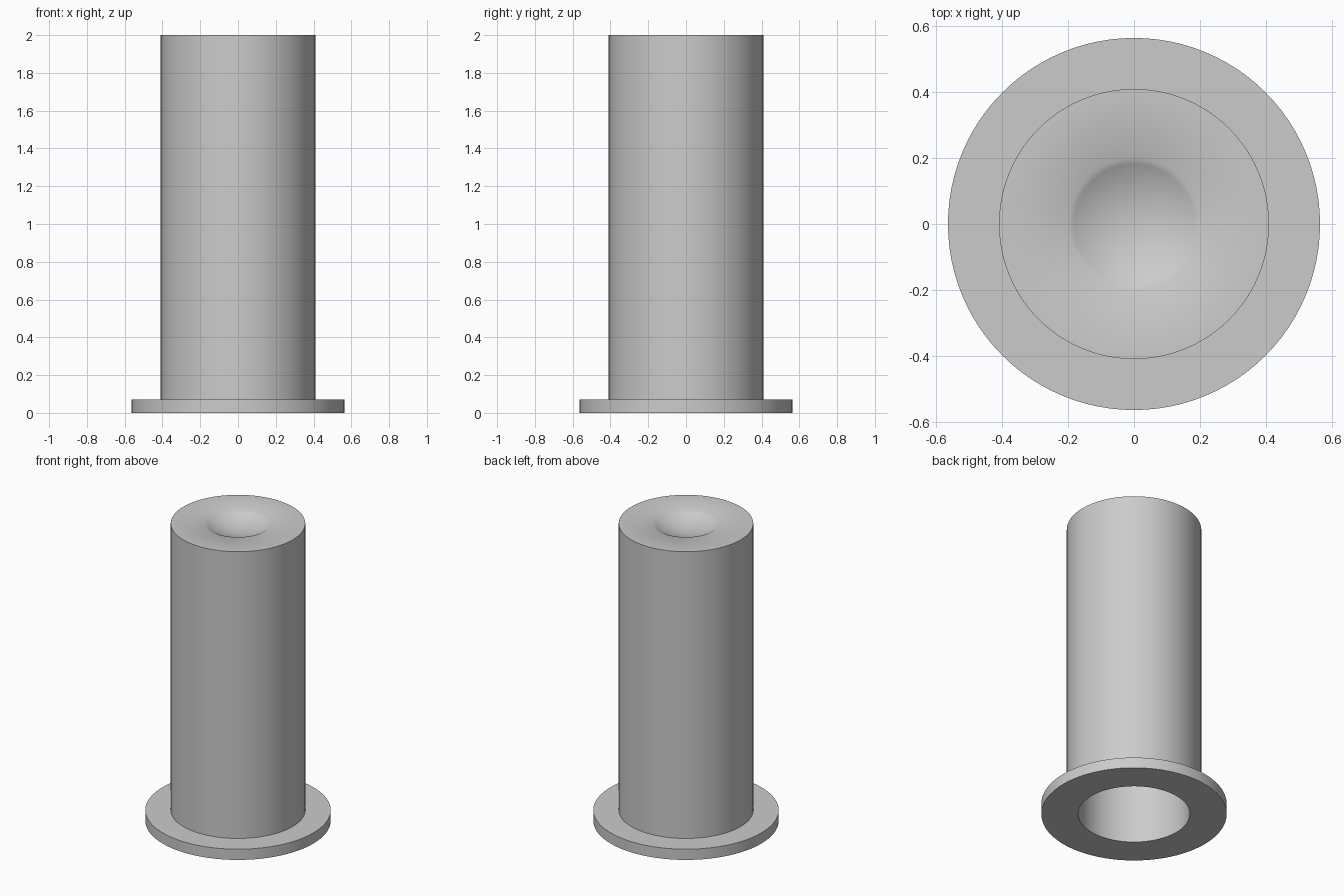
import bpy, bmesh, math

if "Cube" in bpy.data.objects:
    bpy.data.objects.remove(bpy.data.objects["Cube"], do_unlink=True)

SEGMENTS = 96
HEIGHT = 2.0
TUBE_R, BORE_R = 0.41, 0.34
FLANGE_R, FLANGE_H = 0.565, 0.072
CAP = 0.12
DISH_R, DISH_DEPTH, DISH_RINGS = 0.2, 0.057, 10

grey = bpy.data.materials.new("plain grey")
grey.diffuse_color = (0.6, 0.6, 0.6, 1)
grey.use_nodes = True
grey.node_tree.nodes["Principled BSDF"].inputs["Base Color"].default_value = (0.6, 0.6, 0.6, 1)


def dish_profile():
    """Shallow spherical hollow, from its rim to the axis."""
    sphere_r = (DISH_R ** 2 + DISH_DEPTH ** 2) / (2 * DISH_DEPTH)
    centre = HEIGHT - DISH_DEPTH + sphere_r
    half_angle = math.asin(DISH_R / sphere_r)
    angles = [half_angle * (1 - i / DISH_RINGS) for i in range(DISH_RINGS + 1)]
    return [(sphere_r * math.sin(a), centre - sphere_r * math.cos(a)) for a in angles]


def lathe(name, profile):
    """Revolve a radius/height profile around the vertical axis."""
    bm = bmesh.new()
    verts = [bm.verts.new((r, 0, z)) for r, z in profile]
    edges = [bm.edges.new(pair) for pair in zip(verts, verts[1:])]
    bmesh.ops.spin(bm, geom=verts + edges, cent=(0, 0, 0), axis=(0, 0, 1),
                   angle=math.tau, steps=SEGMENTS, use_duplicate=False)
    bmesh.ops.remove_doubles(bm, verts=bm.verts, dist=1e-5)
    bmesh.ops.dissolve_degenerate(bm, edges=bm.edges, dist=1e-6)
    bmesh.ops.recalc_face_normals(bm, faces=bm.faces)
    mesh = bpy.data.meshes.new(name)
    bm.to_mesh(mesh)
    bm.free()
    mesh.materials.append(grey)
    obj = bpy.data.objects.new(name, mesh)
    bpy.context.collection.objects.link(obj)
    bpy.ops.object.select_all(action="DESELECT")
    obj.select_set(True)
    bpy.context.view_layer.objects.active = obj
    bpy.ops.object.shade_smooth_by_angle(angle=math.radians(40))
    return obj


# Hollow tube with base flange, closed top and finger-sized dish
lathe("flanged_tube", [
    (0, HEIGHT - CAP), (BORE_R, HEIGHT - CAP), (BORE_R, 0),
    (FLANGE_R, 0), (FLANGE_R, FLANGE_H), (TUBE_R, FLANGE_H),
    (TUBE_R, HEIGHT), *dish_profile(),
])
